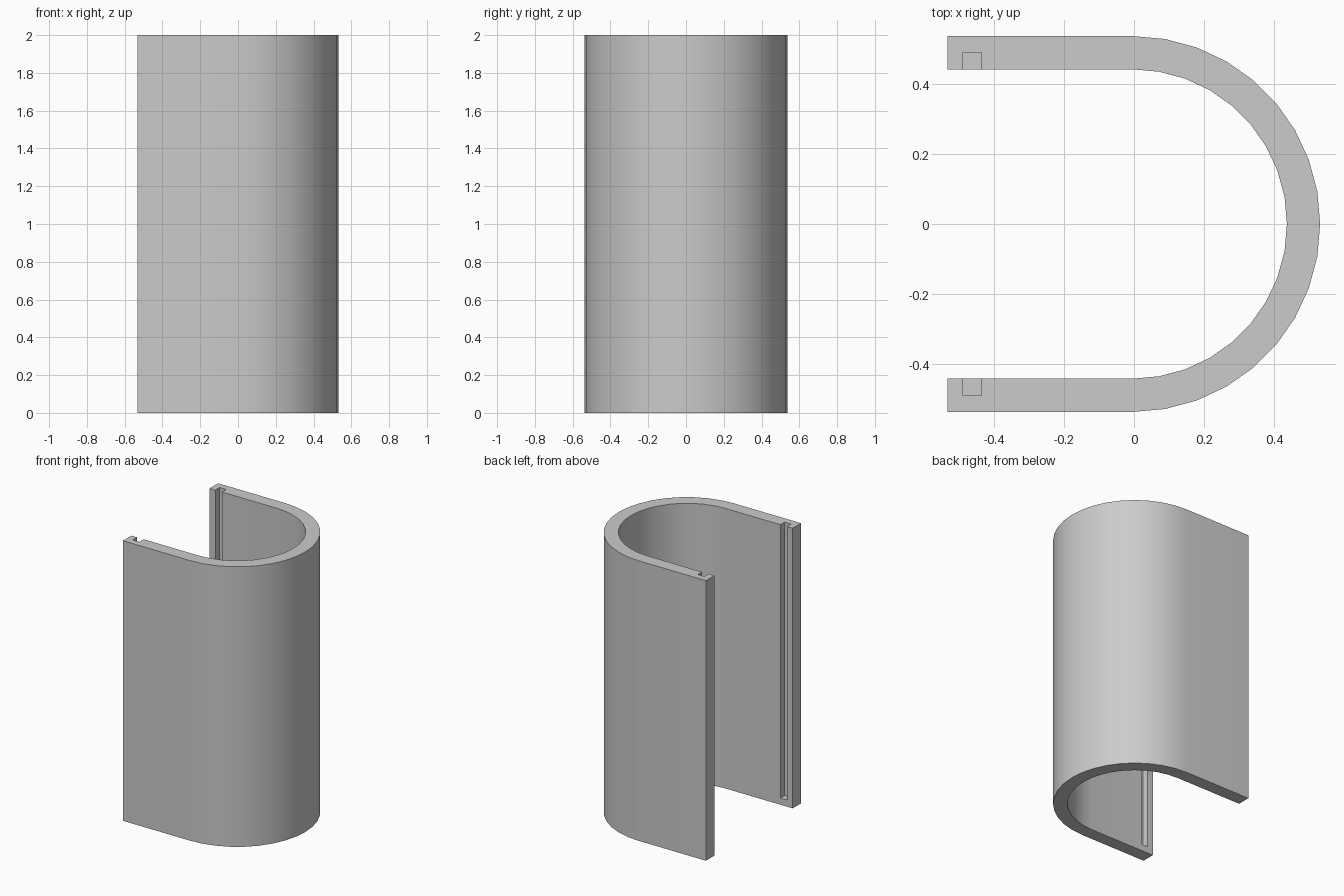
import bpy
import bmesh
from math import sin, cos, pi

HEIGHT = 2.0
OUTER, INNER = 0.537, 0.442      # radii of the curved wall
ARC_X, OPEN_X = -0.005, -0.533   # arc centre and open edge
GROOVE_X, GROOVE_W, GROOVE_D = -0.462, 0.052, 0.048
FLOOR = 0.048                    # solid stop under each groove
SEGMENTS = 18

cube = bpy.data.objects.get("Cube")
if cube:
    bpy.data.objects.remove(cube, do_unlink=True)

grey = bpy.data.materials.new("plain grey")
grey.use_nodes = True
colour = (0.6, 0.6, 0.6, 1)
grey.diffuse_color = colour
grey.node_tree.nodes["Principled BSDF"].inputs["Base Color"].default_value = colour


def prism(name, outline, z0, z1):
    """Extrude a flat outline upwards into a closed solid."""
    bm = bmesh.new()
    face = bm.faces.new([bm.verts.new((x, y, z0)) for x, y in outline])
    top = bmesh.ops.extrude_face_region(bm, geom=[face])["geom"]
    verts = [v for v in top if isinstance(v, bmesh.types.BMVert)]
    bmesh.ops.translate(bm, verts=verts, vec=(0, 0, z1 - z0))
    bmesh.ops.recalc_face_normals(bm, faces=bm.faces)
    mesh = bpy.data.meshes.new(name)
    bm.to_mesh(mesh)
    bm.free()
    mesh.materials.append(grey)
    obj = bpy.data.objects.new(name, mesh)
    bpy.context.collection.objects.link(obj)
    return obj


def half_loop(radius):
    """Straight side, half circle, straight side."""
    angles = [-pi / 2 + pi * i / SEGMENTS for i in range(SEGMENTS + 1)]
    arc = [(ARC_X + radius * cos(a), radius * sin(a)) for a in angles]
    return [(OPEN_X, -radius)] + arc + [(OPEN_X, radius)]


# U-shaped wall
wall = prism("curved_wall", half_loop(OUTER) + half_loop(INNER)[::-1], 0, HEIGHT)

# Slide grooves on the inner faces, open at the top and closed at the bottom
x0, x1 = GROOVE_X - GROOVE_W / 2, GROOVE_X + GROOVE_W / 2
for side, label in ((-1, "front"), (1, "back")):
    y0, y1 = side * (INNER - 0.05), side * (INNER + GROOVE_D)
    cutter = prism(label + "_groove_cutter",
                   [(x0, y0), (x1, y0), (x1, y1), (x0, y1)], FLOOR, HEIGHT + 0.1)
    cutter.hide_render = True
    cut = wall.modifiers.new(label + " groove", "BOOLEAN")
    cut.operation = "DIFFERENCE"
    cut.solver = "EXACT"
    cut.object = cutter

# Apply the cuts and drop the cutters
bpy.ops.object.select_all(action="DESELECT")
wall.select_set(True)
bpy.context.view_layer.objects.active = wall
for mod in list(wall.modifiers):
    cutter = mod.object
    bpy.ops.object.modifier_apply(modifier=mod.name)
    bpy.data.objects.remove(cutter, do_unlink=True)

bpy.ops.object.shade_smooth_by_angle(angle=pi / 6)
